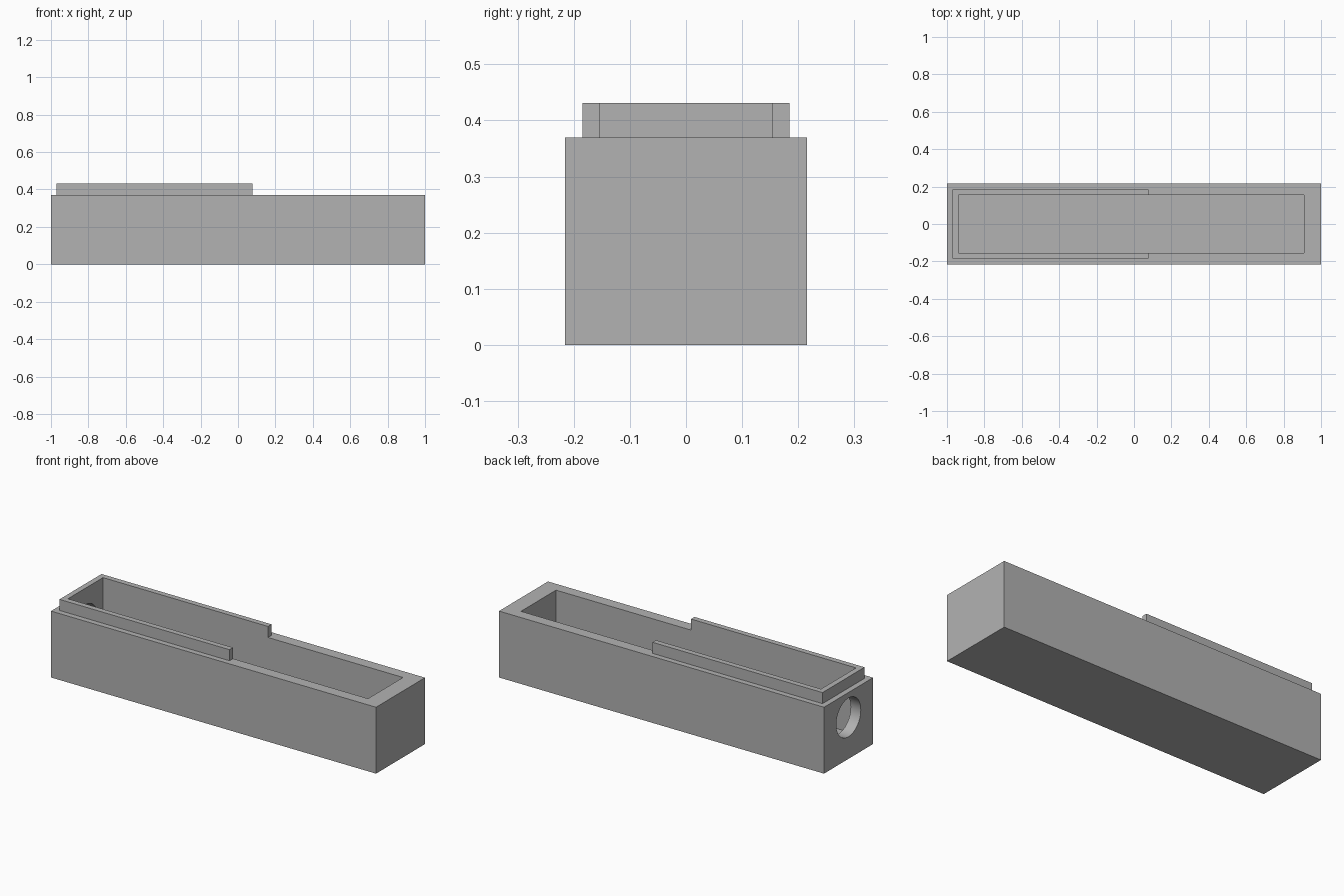
import bpy
import math
from mathutils import Matrix

cube = bpy.data.objects.get("Cube")
if cube:
    bpy.data.objects.remove(cube, do_unlink=True)

# One design unit: the case is 65 units long, 14 wide and 12 high
U = 2 / 65
LENGTH, WIDTH, HEIGHT = 65, 14, 12
WALL, LIP = 2, 2

grey = bpy.data.materials.new("plain grey")
grey.use_nodes = True
colour = (0.448, 0.448, 0.448, 1)
grey.diffuse_color = colour
grey.node_tree.nodes["Principled BSDF"].inputs["Base Color"].default_value = colour


def finish(name):
    ob = bpy.context.object
    ob.name = name
    ob.data.name = name
    ob.data.materials.append(grey)
    return ob


def block(name, x0, x1, width, z0, z1):
    """Box centred on y, with x measured from the open-holed end."""
    bpy.ops.mesh.primitive_cube_add(size=1)
    size = Matrix.Diagonal(((x1 - x0) * U, width * U, (z1 - z0) * U, 1))
    centre = Matrix.Translation(((x0 + x1 - LENGTH) / 2 * U, 0, (z0 + z1) / 2 * U))
    ob = finish(name)
    ob.data.transform(centre @ size)
    return ob


def combine(target, other, operation):
    mod = target.modifiers.new(other.name, 'BOOLEAN')
    mod.operation = operation
    mod.solver = 'EXACT'
    mod.object = other
    bpy.context.view_layer.objects.active = target
    bpy.ops.object.modifier_apply(modifier=mod.name)
    bpy.data.objects.remove(other, do_unlink=True)


# Outer case, with a raised lip around one end
case = block("open_case", 0, LENGTH, WIDTH, 0, HEIGHT)
lip = block("raised_lip", 1, 35, WIDTH - 2, HEIGHT - 1, HEIGHT + LIP)
combine(case, lip, 'UNION')

# Long cavity through lip and case, leaving a floor and a thicker far wall
cavity = block("cavity_cutter", WALL, LENGTH - 3, WIDTH - 2 * WALL, WALL, HEIGHT + LIP + 2)
combine(case, cavity, 'DIFFERENCE')

# Round hole through the end wall
bpy.ops.mesh.primitive_cylinder_add(vertices=64, radius=3.5 * U, depth=3 * U)
hole = finish("hole_cutter")
hole.data.transform(Matrix.Translation(((0.5 - LENGTH / 2) * U, 0, 7.5 * U))
                    @ Matrix.Rotation(math.pi / 2, 4, 'Y'))
combine(case, hole, 'DIFFERENCE')

# Smooth the hole only; corners stay sharp
bpy.ops.object.select_all(action='DESELECT')
case.select_set(True)
bpy.context.view_layer.objects.active = case
bpy.ops.object.shade_smooth_by_angle(angle=math.radians(30))
